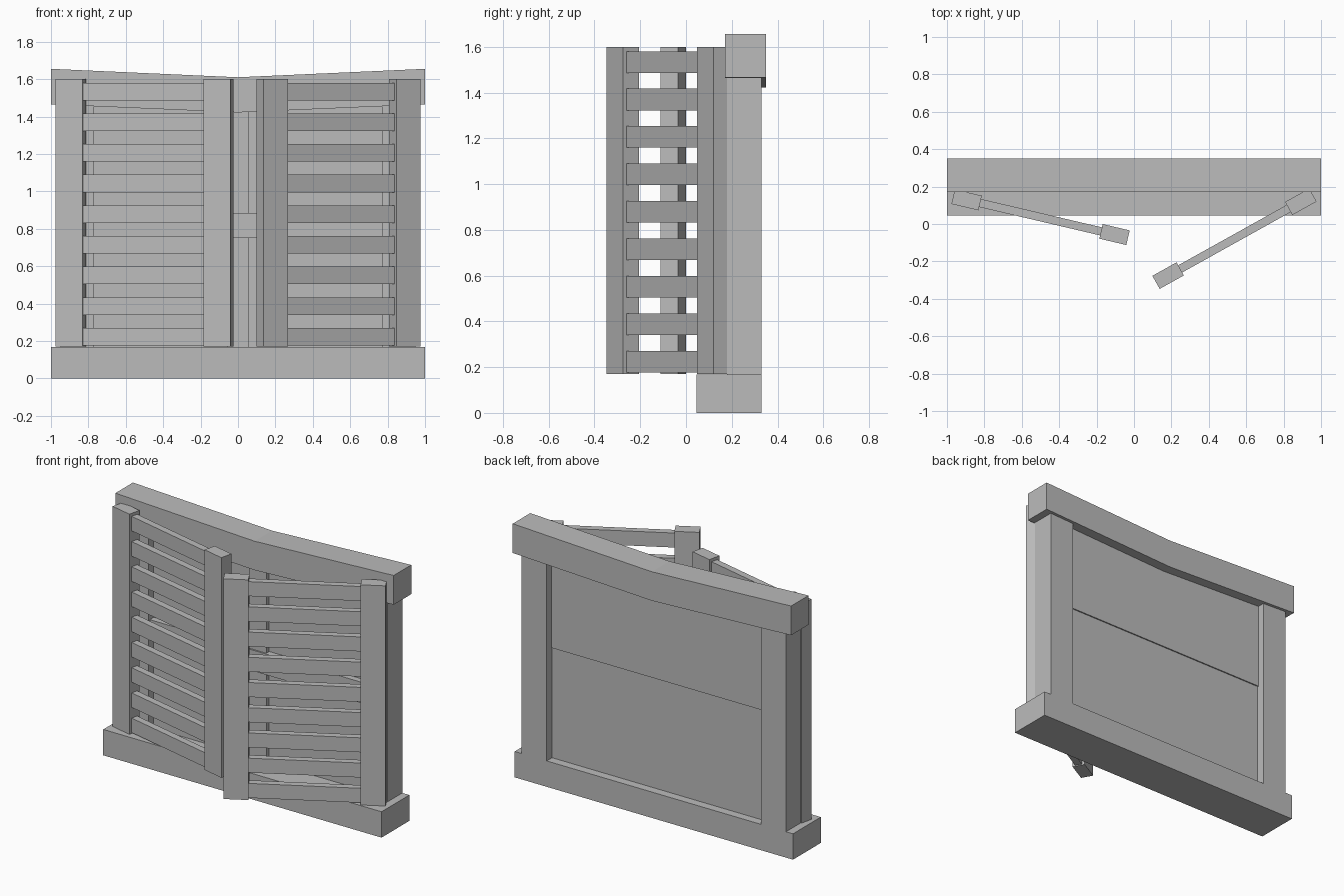
import bpy
import bmesh
import math
from mathutils import Matrix, Vector

if "Cube" in bpy.data.objects:
    bpy.data.objects.remove(bpy.data.objects["Cube"])

grey = bpy.data.materials.new("plain_grey")
grey.use_nodes = True
grey.diffuse_color = (0.5, 0.5, 0.5, 1)
grey.node_tree.nodes["Principled BSDF"].inputs["Base Color"].default_value = (0.5, 0.5, 0.5, 1)


def finish(name, bm):
    bmesh.ops.recalc_face_normals(bm, faces=bm.faces)
    mesh = bpy.data.meshes.new(name)
    bm.to_mesh(mesh)
    bm.free()
    mesh.materials.append(grey)
    obj = bpy.data.objects.new(name, mesh)
    bpy.context.collection.objects.link(obj)
    return obj


def box(name, x, y, z):
    """Box from three (low, high) ranges."""
    bm = bmesh.new()
    bmesh.ops.create_cube(bm, size=1)
    for v in bm.verts:
        v.co = [r[0] + (c + 0.5) * (r[1] - r[0]) for c, r in zip(v.co, (x, y, z))]
    return finish(name, bm)


# Sill and side jambs
box("sill", (-1, 1), (0.045, 0.33), (0, 0.168))
for side, a, b in (("right", -0.95, -0.77), ("left", 0.77, 0.95)):
    box(side + "_jamb", (a, b), (0.18, 0.33), (0.16, 1.5))

# Lintel, sagging in the middle
bm = bmesh.new()
outline = [(-1, 1.465), (0, 1.422), (1, 1.465), (1, 1.655), (0, 1.61), (-1, 1.655)]
front = [bm.verts.new((x, 0.17, z)) for x, z in outline]
back = [bm.verts.new((x, 0.35, z)) for x, z in outline]
for i in range(6):
    j = (i + 1) % 6
    bm.faces.new((front[i], front[j], back[j], back[i]))
for ring in (front, back):
    bm.faces.new((ring[0], ring[1], ring[4], ring[5]))
    bm.faces.new((ring[1], ring[2], ring[3], ring[4]))
finish("lintel", bm)

# Window panels and bars
box("lower_panel", (-0.8, 0.8), (0.23, 0.275), (0.16, 0.885))
box("upper_panel", (-0.8, 0.8), (0.235, 0.283), (0.885, 1.46))
box("meeting_rail", (-0.78, 0.78), (0.195, 0.24), (0.75, 0.885))
box("window_mullion", (-0.06, 0.06), (0.205, 0.24), (0.16, 1.46))


# Shutters: built flat from the hinge corner, then swung open
LENGTH, POST, THICK = 0.96, 0.148, 0.08


def shutter(side, hinge, sign, angle):
    swing = Matrix.Translation(Vector(hinge)) @ Matrix.Rotation(math.radians(angle), 4, "Z")

    def part(name, a, b, y, z):
        ends = sorted((sign * a, sign * b))
        obj = box(side + "_shutter_" + name, ends, y, z)
        obj.data.transform(swing)

    part("hinge_post", 0, POST, (0, THICK), (0.17, 1.6))
    part("meeting_post", LENGTH - POST, LENGTH, (0, THICK), (0.17, 1.6))
    for i in range(9):
        z = 0.176 + i * 0.1638
        part("slat_%d" % (i + 1), POST - 0.02, LENGTH - POST + 0.02,
             (0.018, 0.062), (z, z + 0.094))


shutter("right", (-0.976, 0.107, 0), 1, -13.2)
shutter("left", (0.976, 0.12, 0), -1, 29.1)
